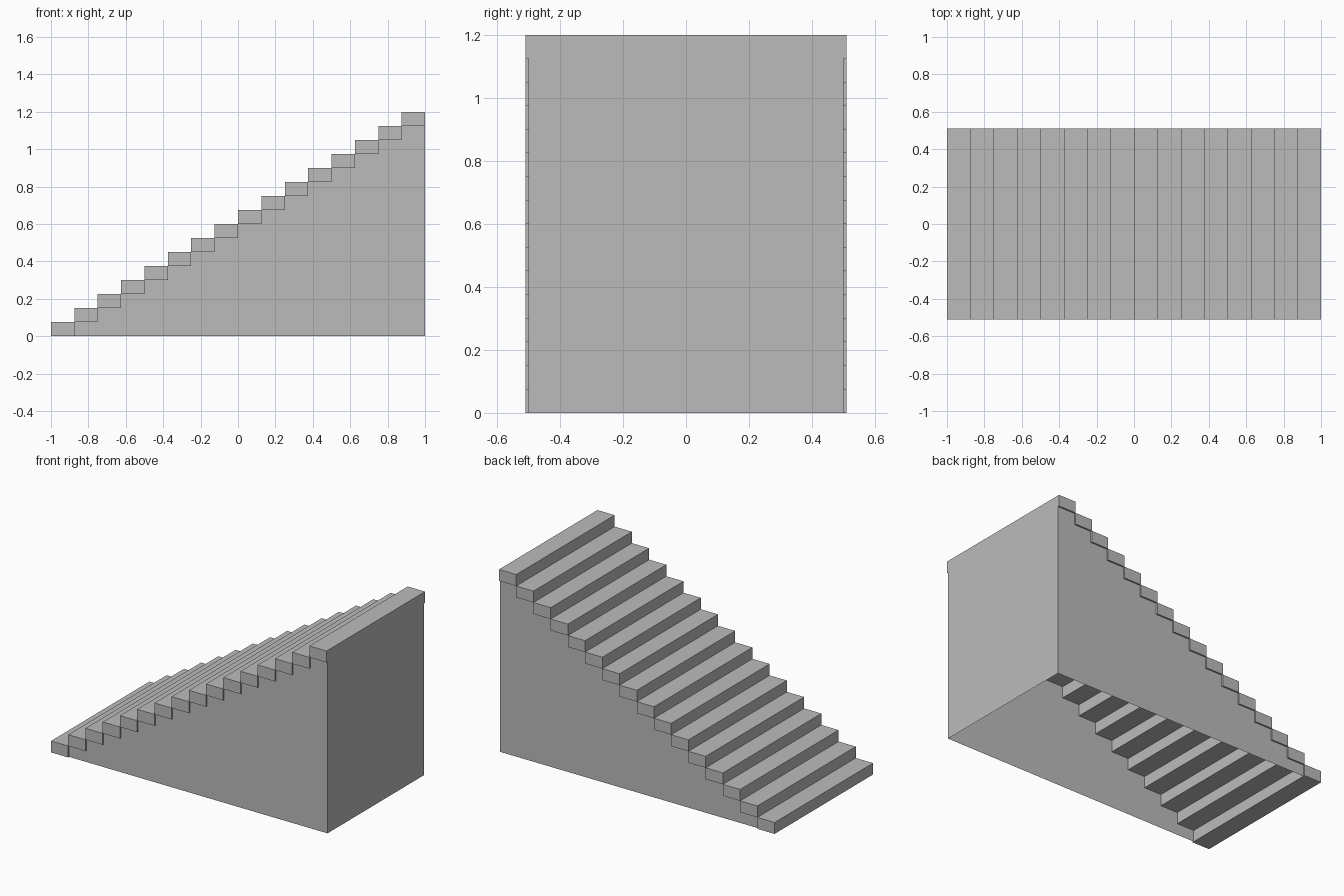
import bpy, bmesh

cube = bpy.data.objects.get("Cube")
if cube:
    bpy.data.objects.remove(cube, do_unlink=True)

STEPS = 16
RUN = 2.0 / STEPS
RISE = 1.2 / STEPS
STEP_HALF = 0.51
WALL_HALF = 0.5

# Single plain grey
grey = bpy.data.materials.new("plain_grey")
grey.use_nodes = True
colour = (0.5, 0.5, 0.5, 1)
grey.diffuse_color = colour
grey.node_tree.nodes["Principled BSDF"].inputs["Base Color"].default_value = colour


def add_object(name, bm):
    mesh = bpy.data.meshes.new(name)
    bm.to_mesh(mesh)
    bm.free()
    mesh.materials.append(grey)
    obj = bpy.data.objects.new(name, mesh)
    bpy.context.collection.objects.link(obj)
    return obj


# Solid steps, each meeting the next along one edge
for i in range(STEPS):
    bm = bmesh.new()
    bmesh.ops.create_cube(bm, size=1)
    bmesh.ops.scale(bm, vec=(RUN, 2 * STEP_HALF, RISE), verts=bm.verts)
    bmesh.ops.translate(bm, vec=(-1 + (i + 0.5) * RUN, 0, (i + 0.5) * RISE), verts=bm.verts)
    add_object(f"step_{i + 1:02d}", bm)

# Stepped outline that runs beneath the steps
outline = [(-1 + RUN, 0)]
for i in range(1, STEPS):
    outline += [(-1 + i * RUN, i * RISE), (-1 + (i + 1) * RUN, i * RISE)]
outline.append((1, 0))

# Thin side walls
for name, side in (("front_side_wall", -1), ("back_side_wall", 1)):
    bm = bmesh.new()
    # Winding is reversed on the front so both walls face outward
    points = outline if side > 0 else outline[::-1]
    bm.faces.new([bm.verts.new((x, side * WALL_HALF, z)) for x, z in points])
    add_object(name, bm)

# Thin wall closing the tall end; the underside stays open
bm = bmesh.new()
top = (STEPS - 1) * RISE
corners = [(-WALL_HALF, 0), (WALL_HALF, 0), (WALL_HALF, top), (-WALL_HALF, top)]
bm.faces.new([bm.verts.new((1, y, z)) for y, z in corners])
add_object("end_wall", bm)
